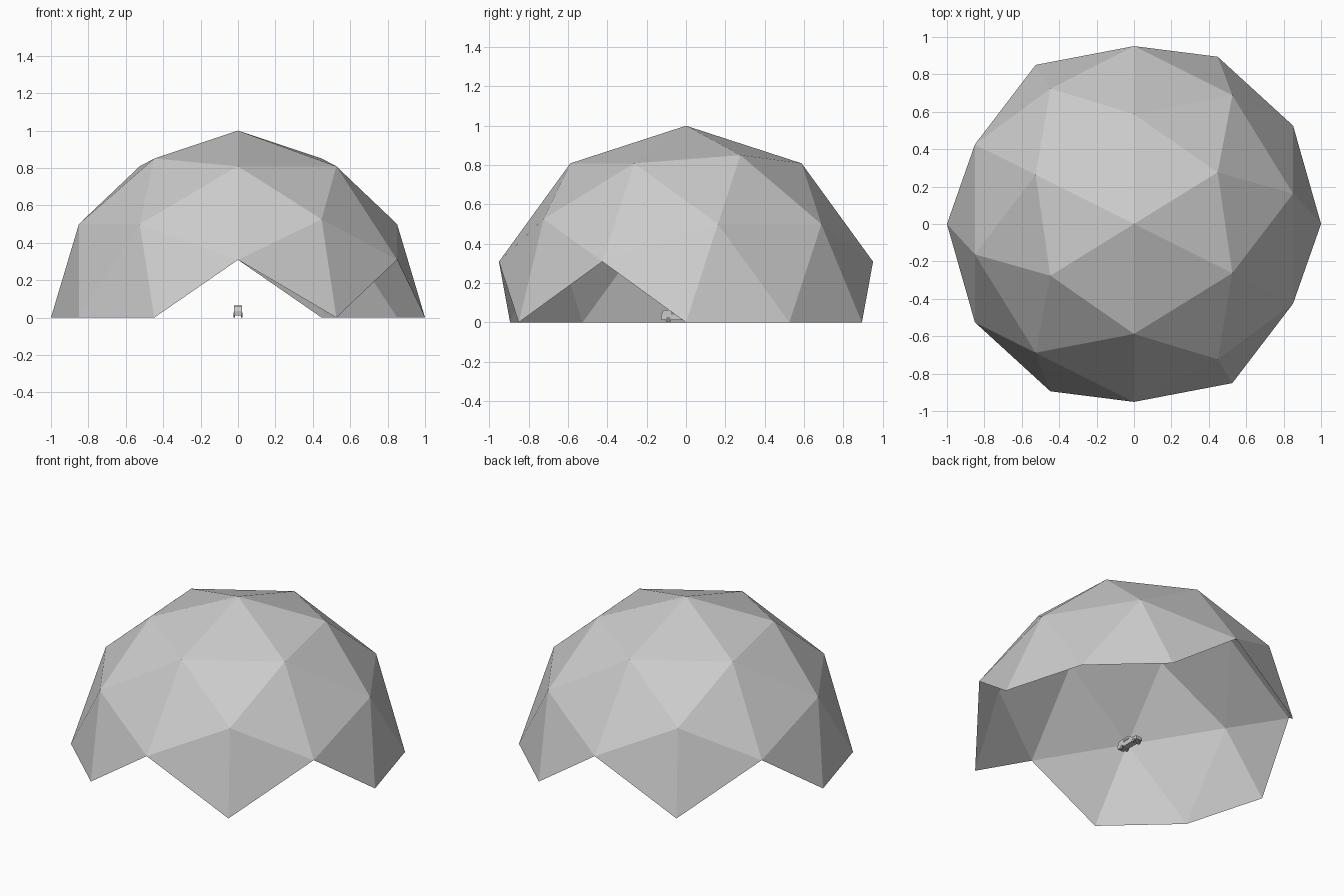
import bpy, bmesh
from math import pi
from mathutils import Matrix, Vector

old = bpy.data.objects.get("Cube")
if old:
    bpy.data.objects.remove(old, do_unlink=True)


def material(name, value):
    m = bpy.data.materials.new(name)
    m.use_nodes = True
    color = (value, value, value, 1)
    m.diffuse_color = color
    m.node_tree.nodes["Principled BSDF"].inputs["Base Color"].default_value = color
    return m


shell_grey = material("light_grey", 0.6)
dark_grey = material("dark_grey", 0.25)


def finish(name, bm, mat):
    mesh = bpy.data.meshes.new(name)
    bm.to_mesh(mesh)
    bm.free()
    mesh.materials.append(mat)
    obj = bpy.data.objects.new(name, mesh)
    bpy.context.collection.objects.link(obj)
    return obj


def extrude_profile(name, points, x0, x1, mat):
    """Extrude a (y, z) outline from x0 to x1."""
    bm = bmesh.new()
    face = bm.faces.new([bm.verts.new((x0, y, z)) for y, z in points])
    side = bmesh.ops.extrude_face_region(bm, geom=[face])["geom"]
    verts = [v for v in side if isinstance(v, bmesh.types.BMVert)]
    bmesh.ops.translate(bm, verts=verts, vec=(x1 - x0, 0, 0))
    bmesh.ops.recalc_face_normals(bm, faces=bm.faces)
    return finish(name, bm, mat)


# Dome: an icosphere with its poles turned onto x, keeping only whole
# triangles above the ground, which leaves the pointed doorways
bm = bmesh.new()
bmesh.ops.create_icosphere(bm, subdivisions=2, radius=1)
for v in bm.verts:
    v.co = Vector((v.co.z, v.co.x, v.co.y))
below = [v for v in bm.verts if v.co.z < -0.01]
bmesh.ops.delete(bm, geom=below, context="VERTS")
for v in bm.verts:
    v.co.z = max(v.co.z, 0)
finish("dome_shell", bm, shell_grey)

# Small vehicle parked at the middle
body = [(-0.125, 0.012), (-0.128, 0.035), (-0.115, 0.063), (-0.03, 0.066),
        (0.005, 0.042), (0.045, 0.036), (0.05, 0.012)]
extrude_profile("vehicle_body", body, -0.021, 0.021, shell_grey)

window = [(-0.075, 0.04), (-0.075, 0.058), (-0.035, 0.058), (-0.012, 0.042)]
for side, x in (("left", 0.021), ("right", -0.022)):
    extrude_profile("window_" + side, window, x, x + 0.001, dark_grey)

# Wheels
for end, y in (("front", -0.09), ("rear", 0.02)):
    for side, x in (("left", 0.02), ("right", -0.02)):
        bm = bmesh.new()
        place = Matrix.Translation((x, y, 0.014)) @ Matrix.Rotation(pi / 2, 4, "Y")
        bmesh.ops.create_cone(bm, cap_ends=True, segments=12, radius1=0.014,
                              radius2=0.014, depth=0.01, matrix=place)
        finish(f"wheel_{end}_{side}", bm, dark_grey)
